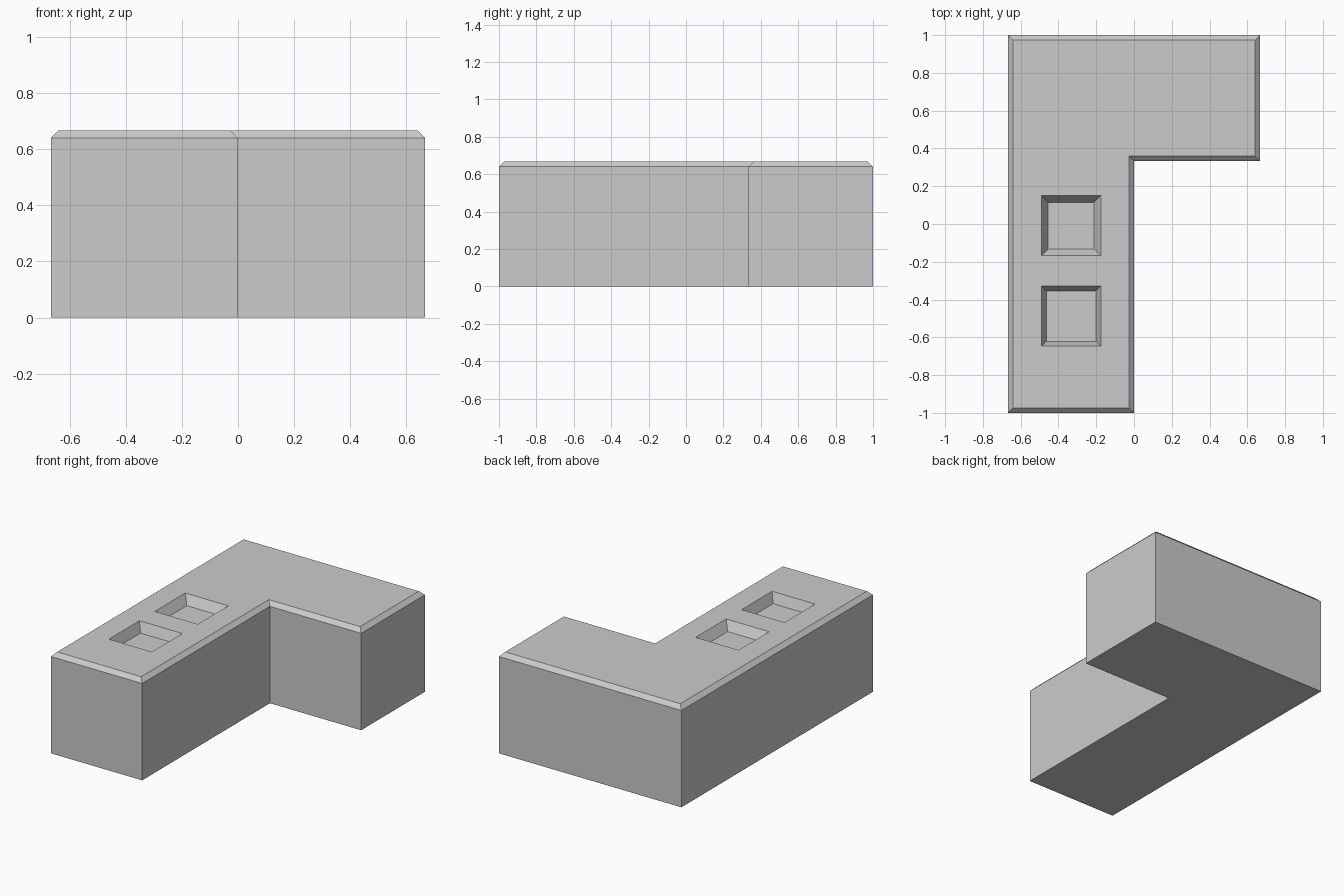
import bpy, bmesh

if "Cube" in bpy.data.objects:
    bpy.data.objects.remove(bpy.data.objects["Cube"])

T = 2 / 3      # block width and height
C = 0.027      # top chamfer


def loft(name, rings):
    """Closed solid through stacked rings of equal point count."""
    bm = bmesh.new()
    loops = [[bm.verts.new(p) for p in ring] for ring in rings]
    for a, b in zip(loops, loops[1:]):
        n = len(a)
        for i in range(n):
            j = (i + 1) % n
            bm.faces.new((a[i], a[j], b[j], b[i]))
    bm.faces.new(loops[0][::-1])
    bm.faces.new(loops[-1])
    bmesh.ops.recalc_face_normals(bm, faces=bm.faces)
    me = bpy.data.meshes.new(name)
    bm.to_mesh(me)
    bm.free()
    ob = bpy.data.objects.new(name, me)
    bpy.context.collection.objects.link(ob)
    return ob


def outline(d, z):
    """L-shaped outline inset by d."""
    return [(-T + d, -1 + d, z), (-d, -1 + d, z), (-d, T / 2 + d, z),
            (T - d, T / 2 + d, z), (T - d, 1 - d, z), (-T + d, 1 - d, z)]


def rect(x0, x1, y0, y1, z):
    return [(x0, y0, z), (x1, y0, z), (x1, y1, z), (x0, y1, z)]


# L-shaped block with chamfered top edge
block = loft("l_block", [outline(0, 0), outline(0, T - C), outline(C, T)])

# Two tapered square pockets: centre y, floor inset, depth
for i, (cy, inset, depth) in enumerate([(-0.009, 0.036, 0.06), (-0.488, 0.026, 0.065)]):
    rings = []
    for k in (1, -0.5):                       # floor, then extended above the top
        h = 0.157 - inset * k
        z = T - depth * k
        rings.append(rect(-0.333 - h, -0.333 + h, cy - h - 0.002, cy + h + 0.002, z))
    cutter = loft(f"pocket_cutter_{i + 1}", rings)
    cutter.hide_render = True
    cutter.hide_viewport = True
    mod = block.modifiers.new(f"pocket_{i + 1}", 'BOOLEAN')
    mod.operation = 'DIFFERENCE'
    mod.solver = 'EXACT'
    mod.object = cutter
